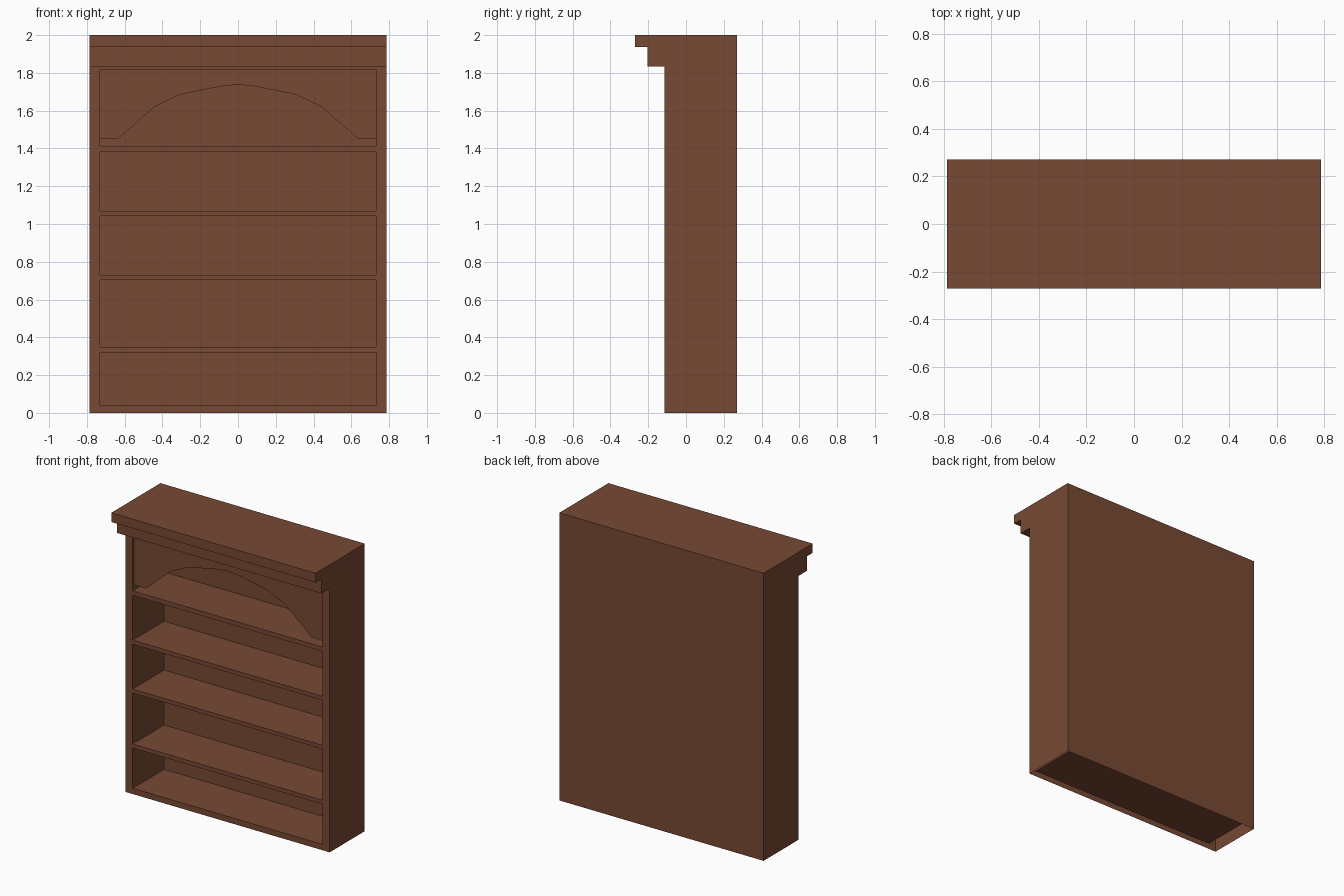
import bpy, bmesh

if "Cube" in bpy.data.objects:
    bpy.data.objects.remove(bpy.data.objects["Cube"])

W, INNER = 0.786, 0.73            # outer and opening half widths
FRONT, BACK, INSIDE = -0.115, 0.27, 0.23
OPENINGS = [(0.04, 0.32), (0.348, 0.703), (0.73, 1.042), (1.07, 1.382), (1.413, 1.817)]

wood = bpy.data.materials.new("brown wood")
wood.diffuse_color = (0.188, 0.067, 0.034, 1)
wood.use_nodes = True
wood.node_tree.nodes["Principled BSDF"].inputs["Base Color"].default_value = wood.diffuse_color


def finish(name, bm):
    bmesh.ops.remove_doubles(bm, verts=bm.verts, dist=0.0001)
    bmesh.ops.recalc_face_normals(bm, faces=bm.faces)
    mesh = bpy.data.meshes.new(name)
    bm.to_mesh(mesh)
    bm.free()
    mesh.materials.append(wood)
    obj = bpy.data.objects.new(name, mesh)
    bpy.context.collection.objects.link(obj)
    return obj


def face(bm, pts):
    return bm.faces.new([bm.verts.new(p) for p in pts])


# Bookcase: hollow shell, open underneath, with a stepped cornice at the top
bm = bmesh.new()
levels = [0] + [z for pair in OPENINGS for z in pair]
profile = [(FRONT, z) for z in levels]
profile += [(FRONT, 1.835), (-0.205, 1.835), (-0.205, 1.936),
            (-0.27, 1.936), (-0.27, 2.0), (BACK, 2.0), (BACK, 0)]
columns = [-W, -INNER, INNER, W]
for (y0, z0), (y1, z1) in zip(profile, profile[1:]):
    for i in range(3):
        if i == 1 and y0 == y1 and (z0, z1) in OPENINGS:
            continue
        a, b = columns[i], columns[i + 1]
        face(bm, [(a, y0, z0), (b, y0, z0), (b, y1, z1), (a, y1, z1)])
for x in (-W, W):
    face(bm, [(x, y, z) for y, z in profile])

# Shelf compartments: five-sided pockets behind each opening
for lo, hi in OPENINGS:
    ring = [(-INNER, lo), (INNER, lo), (INNER, hi), (-INNER, hi)]
    for (xa, za), (xb, zb) in zip(ring, ring[1:] + ring[:1]):
        face(bm, [(xa, FRONT, za), (xb, FRONT, zb), (xb, INSIDE, zb), (xa, INSIDE, za)])
    face(bm, [(x, INSIDE, z) for x, z in ring])
finish("bookcase", bm)

# Arched valance across the top compartment, set slightly back
half = [(0.09, 1.729), (0.307, 1.685), (0.44, 1.622), (0.637, 1.45), (INNER, 1.45)]
arch = [(-x, z) for x, z in reversed(half)] + [(0, 1.738)] + half
outline = arch + [(x, OPENINGS[-1][1]) for x, z in reversed(arch)]
bm = bmesh.new()
n = len(arch)
y0, y1 = FRONT + 0.013, FRONT + 0.028
for i in range(n - 1):
    strip = [arch[i], arch[i + 1], outline[2 * n - 2 - i], outline[2 * n - 1 - i]]
    for y in (y0, y1):
        face(bm, [(x, y, z) for x, z in strip])
for (xa, za), (xb, zb) in zip(outline, outline[1:] + outline[:1]):
    face(bm, [(xa, y0, za), (xb, y0, zb), (xb, y1, zb), (xa, y1, za)])
finish("arched_valance", bm)
